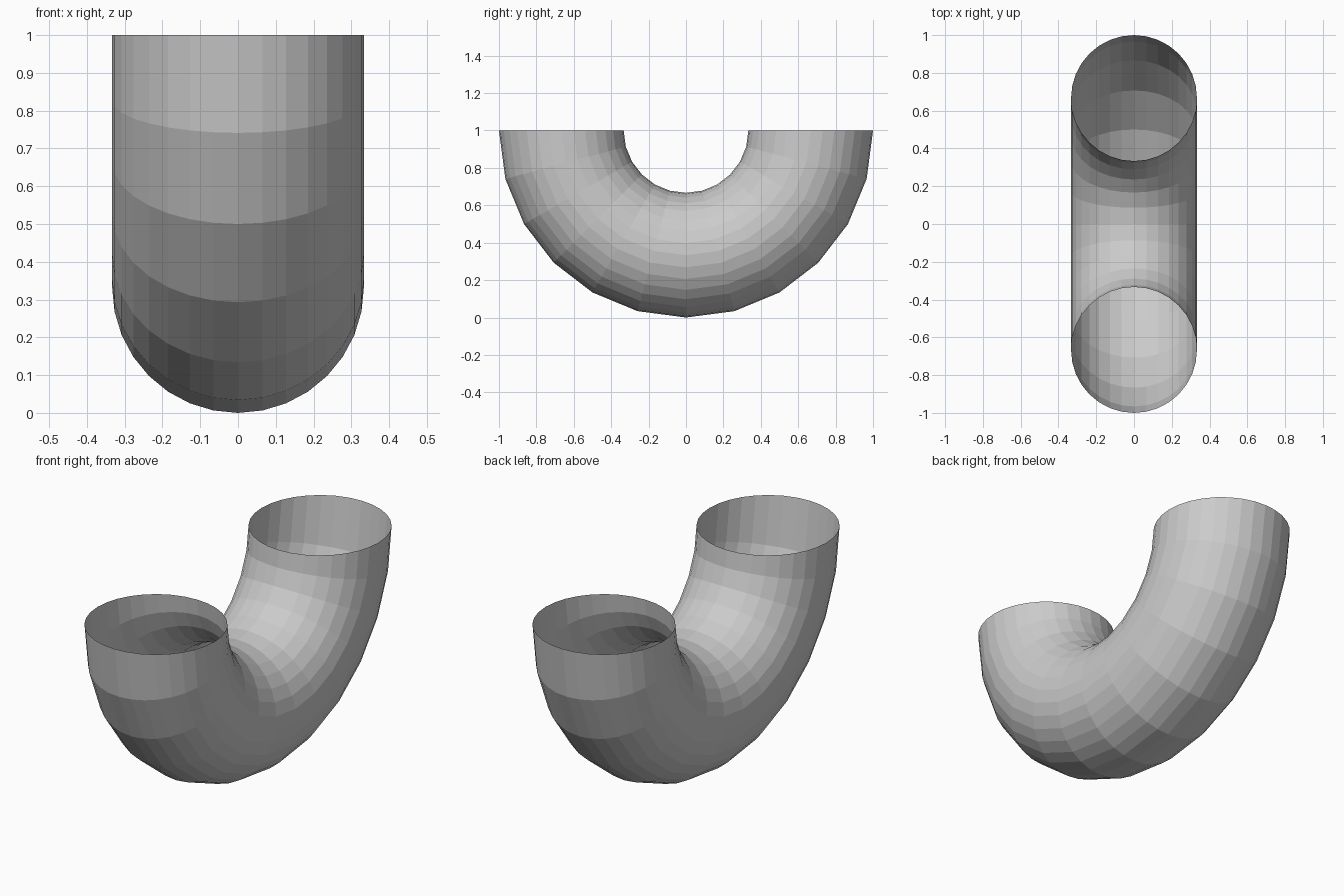
import bpy, bmesh
from math import pi
from mathutils import Matrix, Vector

if "Cube" in bpy.data.objects:
    bpy.data.objects.remove(bpy.data.objects["Cube"])

BEND_RADIUS = 2 / 3
TUBE_RADIUS = 1 / 3
CENTRE = Vector((0, 0, 1))

bm = bmesh.new()

# round open mouth of the pipe, lying flat at the front end
ring = bmesh.ops.create_circle(
    bm, cap_ends=False, segments=32, radius=TUBE_RADIUS,
    matrix=Matrix.Translation((0, -BEND_RADIUS, 1)))
edges = list({e for v in ring["verts"] for e in v.link_edges})

# sweep the ring half a turn, down and under, to the rear mouth
bmesh.ops.spin(bm, geom=ring["verts"] + edges, cent=CENTRE, axis=(1, 0, 0),
               angle=pi, steps=12, use_duplicate=False)

# open tube: make the walls face away from the bend's centre line
bm.normal_update()
lowest = min(bm.faces, key=lambda f: f.calc_center_median().z)
bmesh.ops.recalc_face_normals(bm, faces=bm.faces)
if lowest.normal.z > 0:
    bmesh.ops.reverse_faces(bm, faces=bm.faces)

mesh = bpy.data.meshes.new("u_bend_pipe")
bm.to_mesh(mesh)
bm.free()
pipe = bpy.data.objects.new("u_bend_pipe", mesh)
bpy.context.collection.objects.link(pipe)
